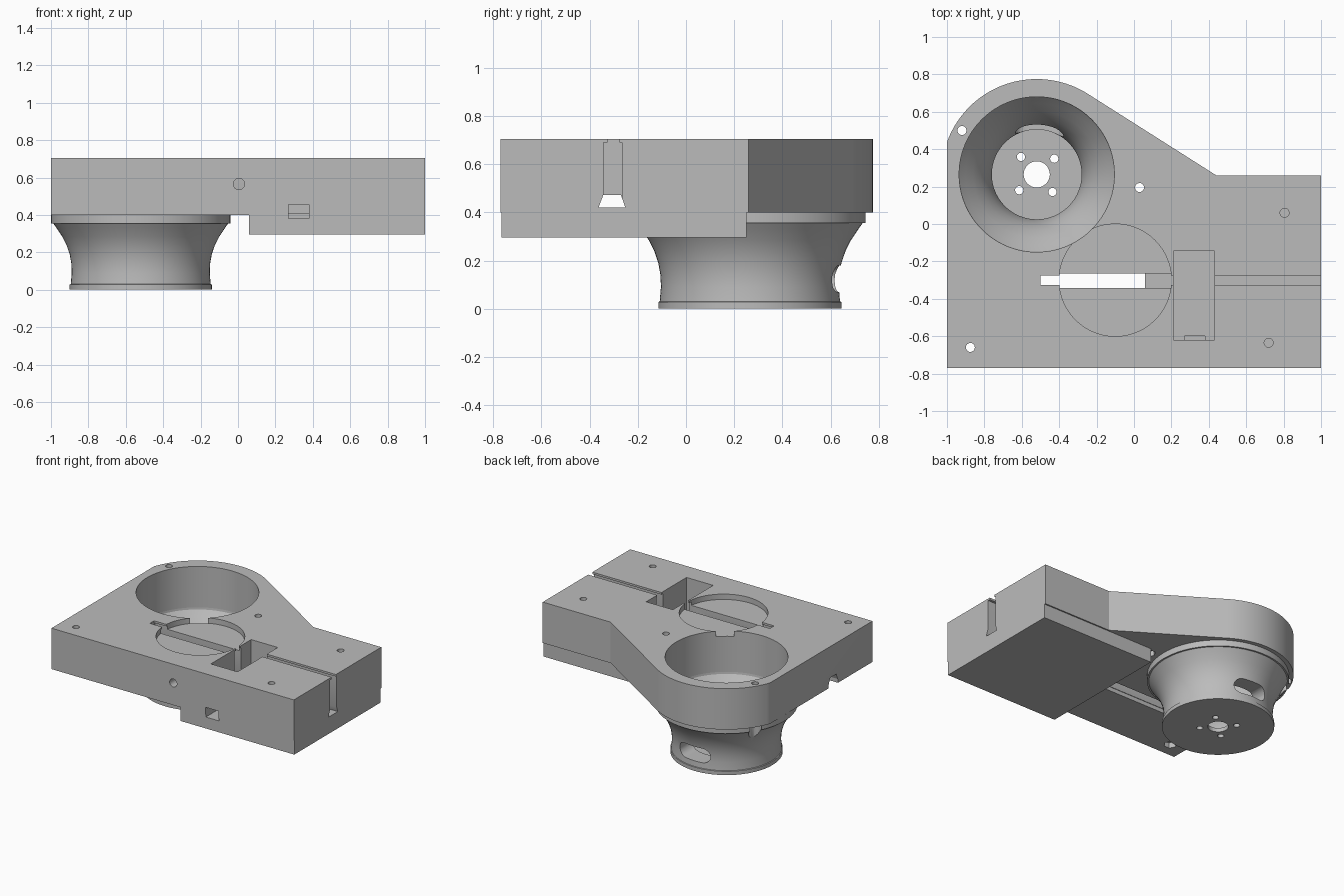
import bpy, bmesh, math
from math import sin, cos, pi, radians
from mathutils import Matrix

cube = bpy.data.objects.get("Cube")
if cube:
    bpy.data.objects.remove(cube, do_unlink=True)

grey = bpy.data.materials.new("plain grey")
grey.use_nodes = True
COLOUR = (0.5, 0.5, 0.5, 1)
grey.diffuse_color = COLOUR
grey.node_tree.nodes["Principled BSDF"].inputs["Base Color"].default_value = COLOUR


def finish(name, bm):
    bmesh.ops.recalc_face_normals(bm, faces=bm.faces[:])
    mesh = bpy.data.meshes.new(name)
    bm.to_mesh(mesh)
    bm.free()
    mesh.materials.append(grey)
    obj = bpy.data.objects.new(name, mesh)
    bpy.context.collection.objects.link(obj)
    return obj


def prism(name, outline, low, high, axis="z"):
    """Extrude a 2D outline along z (xy outline), x (yz outline) or y (xz outline)."""
    place = {"z": lambda a, b, t: (a, b, t),
             "x": lambda a, b, t: (t, a, b),
             "y": lambda a, b, t: (a, t, b)}[axis]
    bm = bmesh.new()
    bottom = [bm.verts.new(place(a, b, low)) for a, b in outline]
    top = [bm.verts.new(place(a, b, high)) for a, b in outline]
    bm.faces.new(bottom)
    bm.faces.new(top)
    for i in range(len(outline)):
        j = (i + 1) % len(outline)
        bm.faces.new((bottom[i], bottom[j], top[j], top[i]))
    return finish(name, bm)


def arc(cx, cy, r, start=0, end=360, n=32):
    full = end - start == 360
    steps = n if full else n + 1
    angles = [radians(start + (end - start) * i / n) for i in range(steps)]
    return [(cx + r * cos(a), cy + r * sin(a)) for a in angles]


def rect(a0, a1, b0, b1):
    return [(a0, b0), (a1, b0), (a1, b1), (a0, b1)]


def cut(target, outline, low, high, axis="z"):
    """Subtract a prism from the target and throw the cutter away."""
    cutter = prism("cutter", outline, low, high, axis)
    cutter.hide_render = True
    mod = target.modifiers.new("cut", "BOOLEAN")
    mod.operation = "DIFFERENCE"
    mod.solver = "EXACT"
    mod.object = cutter
    bpy.context.view_layer.objects.active = target
    bpy.ops.object.modifier_apply(modifier=mod.name)
    bpy.data.objects.remove(cutter, do_unlink=True)


def smooth(obj):
    bpy.ops.object.select_all(action="DESELECT")
    obj.select_set(True)
    bpy.context.view_layer.objects.active = obj
    bpy.ops.object.shade_smooth_by_angle(angle=radians(30))


CX, CY = -0.52, 0.265     # cup axis
BASE, TOP = 0.4, 0.705    # main plate heights
EDGE = 0.06               # where the lower plate starts

# Main plate: rectangle blending into a round lobe around the cup
outline = [(-1, -0.77), (1, -0.77), (1, 0.26), (0.44, 0.26)]
outline += arc(CX, CY, 0.51, 57, 160, 40)
main_plate = prism("main_plate", outline, BASE, TOP)

# Lower plate with a ridge that closes the channel from below
lower_plate = prism("lower_plate", rect(EDGE, 1, -0.765, 0.25), 0.295, BASE)

# Round opening above the cup, round shallow recess, deep rectangular pocket
cut(main_plate, arc(CX, CY, 0.415, n=96), 0.3, 0.8)
cut(main_plate, arc(-0.1, -0.3, 0.3, n=96), TOP - 0.04, 0.8)
cut(main_plate, rect(0.21, 0.43, -0.62, -0.145), 0.41, 0.8)

# Long slot: narrow lips on top, wider body, flared channel below
cut(main_plate, rect(-0.5, 1.1, -0.325, -0.275), 0.6, 0.8)
cut(main_plate, rect(-0.5, 1.1, -0.343, -0.265), 0.45, TOP - 0.015)
flare = [(-0.363, 0.42), (-0.252, 0.42), (-0.27, 0.472), (-0.343, 0.472)]
cut(main_plate, flare, -1.1, 1.1, "x")
cut(main_plate, rect(-1.1, EDGE, -0.363, -0.252), 0.38, 0.43)

# Front window into the pocket, and front round hole
for plate in (main_plate, lower_plate):
    cut(plate, rect(0.27, 0.38, 0.38, 0.455), -0.9, -0.6, "y")
cut(main_plate, arc(0.005, 0.565, 0.03), -0.9, -0.32, "y")

# Screw holes with six-sided seats underneath
screws = [(-0.92, 0.5), (-0.875, -0.66), (0.03, 0.195), (0.805, 0.06), (0.72, -0.635)]
for x, y in screws:
    cut(main_plate, arc(x, y, 0.024, n=24), 0.3, 0.8)
    if x < EDGE:
        cut(main_plate, arc(x, y, 0.045, n=6), 0.3, 0.44)
cut(lower_plate, arc(0.03, 0.195, 0.045, n=6), 0.34, 0.5)

# Cup: flared, hollow, turned around its axis
outer = [(0, 0), (0.38, 0), (0.38, 0.028), (0.374, 0.03), (0.369, 0.09), (0.371, 0.14),
         (0.38, 0.19), (0.397, 0.24), (0.42, 0.285), (0.45, 0.33), (0.468, 0.355),
         (0.48, 0.355), (0.48, BASE)]
inner = [(0.415, BASE), (0.413, 0.385), (0.38, 0.345), (0.34, 0.3), (0.3, 0.245),
         (0.27, 0.19), (0.25, 0.13), (0.24, 0.07), (0.24, 0.03), (0, 0.03)]
bm = bmesh.new()
points = [bm.verts.new((r, 0, z)) for r, z in outer + inner]
edges = [bm.edges.new(pair) for pair in zip(points, points[1:])]
bmesh.ops.spin(bm, geom=points + edges, cent=(0, 0, 0), axis=(0, 0, 1),
               angle=2 * pi, steps=96, use_merge=True)
bmesh.ops.remove_doubles(bm, verts=bm.verts[:], dist=0.0001)
bmesh.ops.transform(bm, matrix=Matrix.Translation((CX, CY, 0)), verts=bm.verts[:])
cup = finish("cup", bm)

# Cup floor holes, rounded rear window and the screw notch in its rim
cut(cup, arc(CX, CY, 0.07), -0.1, 0.1)
for i in range(4):
    a = radians(42 + 90 * i)
    cut(cup, arc(CX + 0.126 * cos(a), CY + 0.126 * sin(a), 0.022, n=24), -0.1, 0.1)
window = arc(-0.43, 0.125, 0.055, -90, 90, 12) + arc(-0.58, 0.125, 0.055, 90, 270, 12)
cut(cup, window, CY + 0.1, 0.9, "y")
cut(cup, arc(-0.92, 0.5, 0.045, n=24), 0.2, 0.5)

# Ridge under the channel, level with the channel floor
for obj in (main_plate, lower_plate, cup):
    smooth(obj)
